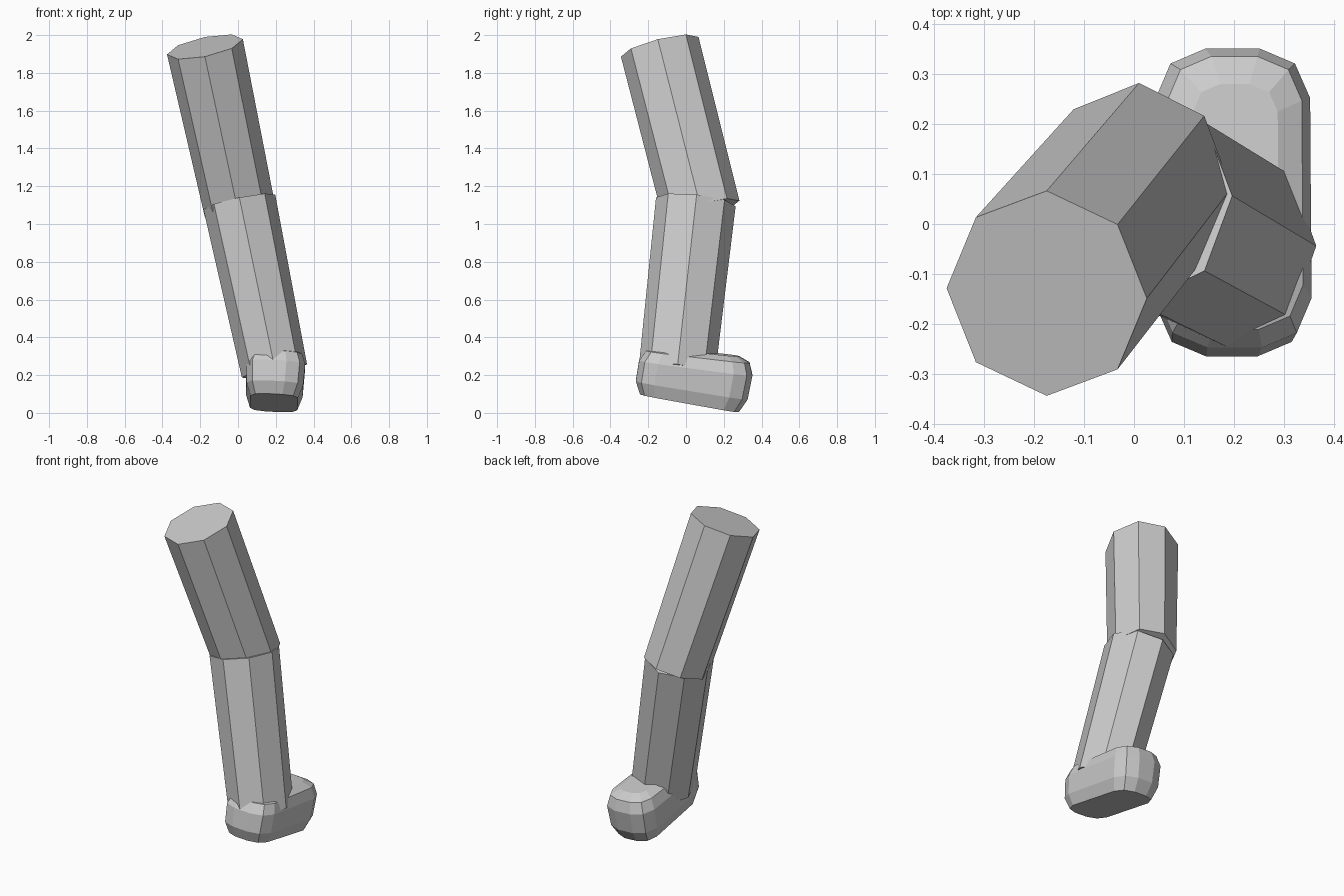
import bpy
from math import cos, sin, pi, radians
from mathutils import Vector, Matrix

if "Cube" in bpy.data.objects:
    bpy.data.objects.remove(bpy.data.objects["Cube"])


def loft(name, rings):
    """Skin a stack of equal-length point rings, with flat caps."""
    n = len(rings[0])
    verts = [p for r in rings for p in r]
    faces = [tuple(range(n))[::-1],
             tuple(range(n * (len(rings) - 1), n * len(rings)))]
    for k in range(len(rings) - 1):
        for i in range(n):
            j = (i + 1) % n
            faces.append((k * n + i, k * n + j, (k + 1) * n + j, (k + 1) * n + i))
    me = bpy.data.meshes.new(name)
    me.from_pydata(verts, [], faces)
    me.update()
    ob = bpy.data.objects.new(name, me)
    bpy.context.collection.objects.link(ob)
    return ob


def limb(name, bottom, top, r_bottom, r_top):
    """Tapered octagonal prism with ends square to its axis."""
    bottom, top = Vector(bottom), Vector(top)
    axis = (top - bottom).normalized()
    u = (Vector((1, 0, 0)) - axis * axis.x).normalized()
    v = axis.cross(u)
    rings = [[c + u * rx * cos(i * pi / 4) + v * ry * sin(i * pi / 4) for i in range(8)]
             for c, (rx, ry) in ((bottom, r_bottom), (top, r_top))]
    return loft(name, rings)


# Thigh and shin
limb("upper_leg", (0.010, 0.081, 1.072), (-0.175, -0.139, 1.938),
     (0.189, 0.208), (0.205, 0.212))
limb("lower_leg", (0.193, -0.048, 0.222), (0.007, 0.052, 1.117),
     (0.176, 0.203), (0.194, 0.212))

# Foot: stacked rounded rectangles, tilted toe-down with a slight roll
place = (Matrix.Translation((0.19, 0.018, 0.053)) @ Matrix.Rotation(radians(3), 4, 'Y')
         @ Matrix.Rotation(radians(-10.25), 4, 'X'))
rings = []
for h, w, l in ((0, .125, .266), (.07, .15, .300), (.19, .155, .302),
                (.25, .135, .275), (.275, .085, .215)):
    c = min(0.1, 0.66 * w)
    q = [(w, l - c), (w - .3 * c, l - .3 * c), (w - c, l)]
    pts = (q + [(-x, y) for x, y in reversed(q)] + [(-x, -y) for x, y in q]
           + [(x, -y) for x, y in reversed(q)])
    rings.append([place @ Vector((x, y, h * (1 + 0.25 * y))) for x, y in pts])
loft("foot", rings)
